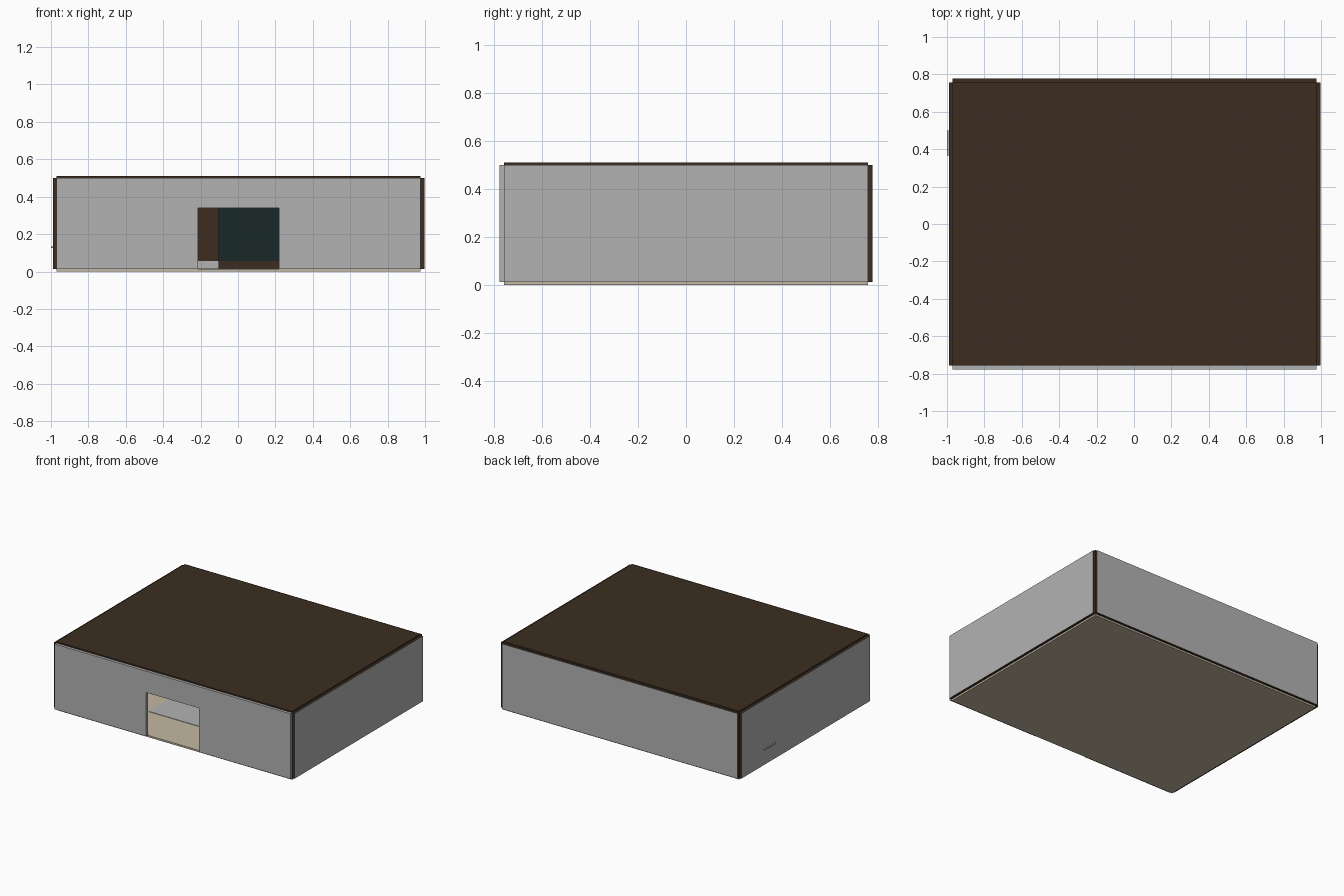
import bpy, bmesh

if "Cube" in bpy.data.objects:
    bpy.data.objects.remove(bpy.data.objects["Cube"])


def material(name, color):
    m = bpy.data.materials.new(name)
    m.diffuse_color = (*color, 1)
    m.use_nodes = True
    m.node_tree.nodes["Principled BSDF"].inputs["Base Color"].default_value = m.diffuse_color
    return m


brown = material("dark_brown", (0.045, 0.027, 0.015))
beige = material("beige", (0.55, 0.48, 0.36))
teal = material("dark_teal", (0.010, 0.021, 0.021))
grey = material("grey", (0.45, 0.45, 0.45))


def add_object(name, bm, mats=()):
    bmesh.ops.recalc_face_normals(bm, faces=bm.faces)
    mesh = bpy.data.meshes.new(name)
    bm.to_mesh(mesh)
    bm.free()
    for m in mats:
        mesh.materials.append(m)
    obj = bpy.data.objects.new(name, mesh)
    bpy.context.collection.objects.link(obj)
    return obj


def box(name, x, y, z, mats=(), outer=None):
    """Box from min/max pairs; the face pointing along 'outer' gets the second material."""
    bm = bmesh.new()
    bmesh.ops.create_cube(bm, size=1)
    for v in bm.verts:
        for i, (lo, hi) in enumerate((x, y, z)):
            v.co[i] = hi if v.co[i] > 0 else lo
    bm.normal_update()
    for f in bm.faces:
        if outer and f.normal.dot(outer) > 0.9:
            f.material_index = 1
    return add_object(name, bm, mats)


# Room extents: inner left/right, inner depth, wall base and top
L, R, D, B, T, W = -0.97, 0.977, 0.757, 0.013, 0.5, 0.02

# Floor and ceiling slabs
box("floor", (L, R), (-D, D), (0, B), [beige])
box("ceiling", (L, R), (-D, D), (T, T + 0.01), [brown])

# Brown walls with a grey outside face
box("left_wall", (L - W, L), (-D, D), (B, T), [brown, grey], (-1, 0, 0))
box("right_wall", (R, R + W), (-D, D), (B, T), [brown, grey], (1, 0, 0))
box("back_wall", (L, R), (D, D + W), (B, T), [brown, grey], (0, 1, 0))

# Front wall: outline with the doorway cut in, extruded to thickness
outline = [(L, B), (-0.215, B), (-0.215, 0.34), (0.22, 0.34),
           (0.22, B), (R, B), (R, T), (L, T)]
bm = bmesh.new()
face = bm.faces.new([bm.verts.new((x, -D - W, z)) for x, z in outline])
new = bmesh.ops.extrude_face_region(bm, geom=[face])["geom"]
bmesh.ops.translate(bm, vec=(0, W, 0),
                    verts=[v for v in new if isinstance(v, bmesh.types.BMVert)])
add_object("front_wall", bm, [grey])

# Rug beyond the doorway
box("rug", (-0.43, 0.43), (-0.444, 0.3), (B, B + 0.003), [grey])

# Skirting board left of the cabinet
box("skirting", (L, -0.105), (D - 0.008, D), (B, 0.057), [grey])

# Cabinet against the back wall with a dark front panel
box("cabinet_body", (-0.105, 0.5), (0.62, D), (B, 0.4), [brown])
box("cabinet_front", (-0.105, 0.5), (0.612, 0.62), (0.057, 0.4), [teal])

# Small side table whose top pokes through the left wall
box("table_top", (-1.0, -0.78), (0.365, 0.5), (0.127, 0.133), [grey])
for i, x in enumerate((-0.96, -0.79)):
    for j, y in enumerate((0.375, 0.49)):
        box(f"table_leg_{i}{j}", (x - 0.005, x + 0.005), (y - 0.005, y + 0.005),
            (B, 0.127), [grey])
